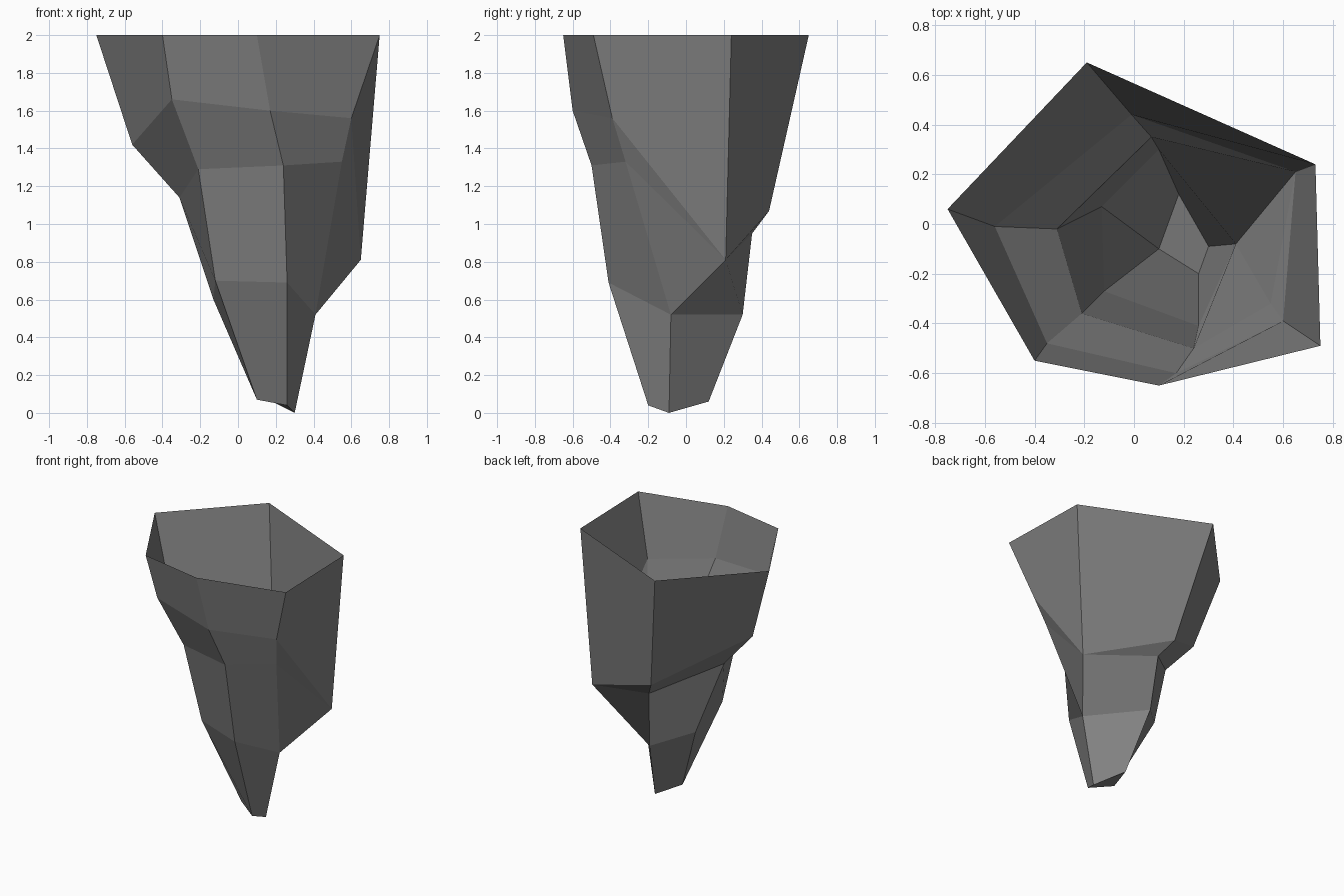
import bpy
import bmesh

# Remove only the default cube
default_cube = bpy.data.objects.get("Cube")
if default_cube:
    bpy.data.objects.remove(default_cube, do_unlink=True)


def make_material(name, colour):
    material = bpy.data.materials.new(name)
    material.use_nodes = True
    material.diffuse_color = colour
    material.node_tree.nodes["Principled BSDF"].inputs["Base Color"].default_value = colour
    return material


# Shared corners where neighbouring ribs meet
rear_ledge = (.65, .21, .81)
side_knee = (.41, -.08, .52)
left_tip = (.30, -.09, 0)
right_tip = (.10, -.10, .07)

# Ribs run from the open rim down to the tip, listed counter-clockwise from above
right_rib = [(-.75, .06, 2), (-.56, -.01, 1.42), (-.31, -.02, 1.14), (-.13, .07, .60), right_tip]
front_right_rib = [(-.40, -.55, 2), (-.35, -.48, 1.66), (-.21, -.36, 1.29), (-.12, -.27, .70), right_tip]
front_rib = [(.10, -.65, 2), (.17, -.60, 1.60), (.24, -.50, 1.31), (.26, -.41, .69), (.26, -.20, .04)]
front_left_rib = [(.75, -.49, 2), (.60, -.39, 1.56), (.55, -.32, 1.33), side_knee, left_tip]
back_left_rib = [(.73, .24, 2), rear_ledge, rear_ledge, side_knee, left_tip]
back_rib = [(-.19, .65, 2), (-.01, .44, 1.07), (.07, .35, .95), (.10, .30, .52), (.18, .12, .06)]
ribs = [right_rib, front_right_rib, front_rib, front_left_rib, back_left_rib, back_rib]

bm = bmesh.new()
corners = {}


def corner(point):
    # Reuse a corner when two ribs or levels share it
    if point not in corners:
        corners[point] = bm.verts.new(point)
    return corners[point]


def add_face(points):
    unique = list(dict.fromkeys(points))
    if len(unique) > 2:
        bm.faces.new([corner(point) for point in unique])


# Faceted wall panels between each pair of ribs
for index, rib in enumerate(ribs):
    following = ribs[(index + 1) % len(ribs)]
    for level in range(len(rib) - 1):
        add_face([rib[level], rib[level + 1], following[level + 1], following[level]])

# Small closed tip; the rim stays open
add_face([rib[-1] for rib in reversed(ribs)])

mesh = bpy.data.meshes.new("tapered_rock_shell")
bm.to_mesh(mesh)
bm.free()
mesh.materials.append(make_material("stone grey", (.22, .22, .22, 1)))
shell = bpy.data.objects.new("tapered_rock_shell", mesh)
bpy.context.collection.objects.link(shell)
